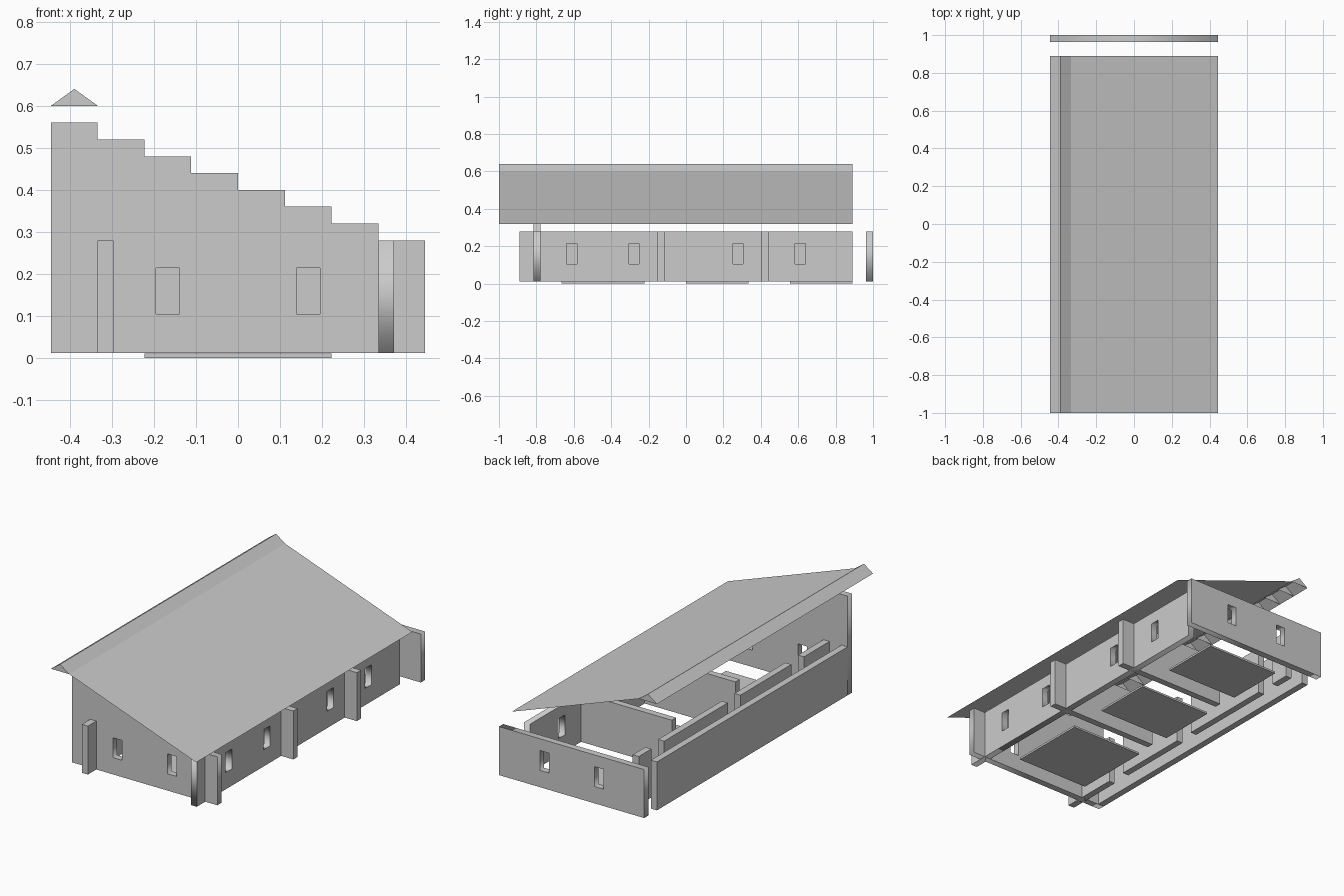
import bpy, bmesh
from math import pi

if "Cube" in bpy.data.objects:
    bpy.data.objects.remove(bpy.data.objects["Cube"])

U = 1 / 9            # plan module
T = 0.037            # wall thickness
BASE, TOP, STEP = 0.012, 0.28, 0.04


def mesh_object(name, bm):
    me = bpy.data.meshes.new(name)
    bm.to_mesh(me)
    bm.free()
    ob = bpy.data.objects.new(name, me)
    bpy.context.collection.objects.link(ob)
    return ob


def box(name, x0, x1, y0, y1, z0=BASE, z1=TOP):
    bm = bmesh.new()
    bmesh.ops.create_cube(bm, size=1)
    for v in bm.verts:
        v.co = ((x0 + x1) / 2 + v.co.x * (x1 - x0),
                (y0 + y1) / 2 + v.co.y * (y1 - y0),
                (z0 + z1) / 2 + v.co.z * (z1 - z0))
    return mesh_object(name, bm)


def rect(a0, a1, z0, z1):
    return [(a0, z0), (a1, z0), (a1, z1), (a0, z1)]


def panel(name, outline, window_centres, location, turn):
    """Upright wall cut from an outline, with window holes."""
    cu = bpy.data.curves.new(name, 'CURVE')
    cu.dimensions = '2D'
    cu.fill_mode = 'BOTH'
    cu.extrude = T / 2
    holes = [rect(c - U / 4, c + U / 4, 0.105, 0.215) for c in window_centres]
    for loop in [outline] + holes:
        sp = cu.splines.new('POLY')
        sp.points.add(len(loop) - 1)
        for p, (a, z) in zip(sp.points, loop):
            p.co = (a, z, 0, 1)
        sp.use_cyclic_u = True
    ob = bpy.data.objects.new(name, cu)
    ob.location = location
    ob.rotation_euler = (pi / 2, 0, turn)
    bpy.context.collection.objects.link(ob)
    bpy.ops.object.select_all(action='DESELECT')
    ob.select_set(True)
    bpy.context.view_layer.objects.active = ob
    bpy.ops.object.convert(target='MESH')


# stepped front gable
gable = [(-4 * U, BASE), (4 * U, BASE)]
for i in range(8):
    z = TOP + i * STEP
    gable += [((4 - i) * U, z), ((3 - i) * U, z)]
panel("front_gable_wall", gable, (-1.5 * U, 1.5 * U), (0, -0.797, 0), 0)

# detached back wall
panel("back_wall", rect(-4 * U, 4 * U, BASE, TOP), (-1.5 * U, 1.5 * U),
      (0, 1 - T / 2, 0), 0)

# right wall
panel("right_wall", rect(-8 * U, 8 * U, BASE, TOP),
      (-5.5 * U, -2.5 * U, 2.5 * U, 5.5 * U), (3 * U + T / 2, 0, 0), pi / 2)

# left wall and corridor wall with doorways
box("left_wall", -4 * U, -4 * U + T, -7 * U, 8 * U)
for i, (a, b) in enumerate([(7, 8), (1, 6), (-4, 0), (-8, -5)]):
    box(f"corridor_wall_{i + 1}", -3 * U, -3 * U + T, a * U, b * U)

# cross walls between rooms, poking out past the right wall
for i, y in enumerate((-0.133, 0.422)):
    box(f"cross_wall_{i + 1}", -2 * U, 4 * U, y - T / 2, y + T / 2)

# floor mats
for i, (a, b) in enumerate([(-6, -2), (0, 3), (5, 8)]):
    box(f"floor_mat_{i + 1}", -2 * U, 2 * U, a * U, b * U, 0, 0.011)

# roof slope, a single thin sheet
bm = bmesh.new()
bm.faces.new([bm.verts.new(c) for c in (
    (-3 * U, -1, 0.6), (4 * U, -1, 0.32), (4 * U, 8 * U, 0.32), (-3 * U, 8 * U, 0.6))])
mesh_object("roof_slope", bm)

# ridge: a row of open-bottomed cap blocks with triangular ends
bm = bmesh.new()
for i in range(17):
    ends = []
    for y in (-1 + i * U, -1 + (i + 1) * U):
        ends.append([bm.verts.new((x * U, y, z))
                     for x, z in ((-4, 0.6), (-3.5, 0.64), (-3, 0.6))])
    f, b = ends
    bm.faces.new((f[0], f[2], f[1]))
    bm.faces.new(b)
    bm.faces.new((f[0], f[1], b[1], b[0]))
    bm.faces.new((f[1], f[2], b[2], b[1]))
mesh_object("roof_ridge", bm)
